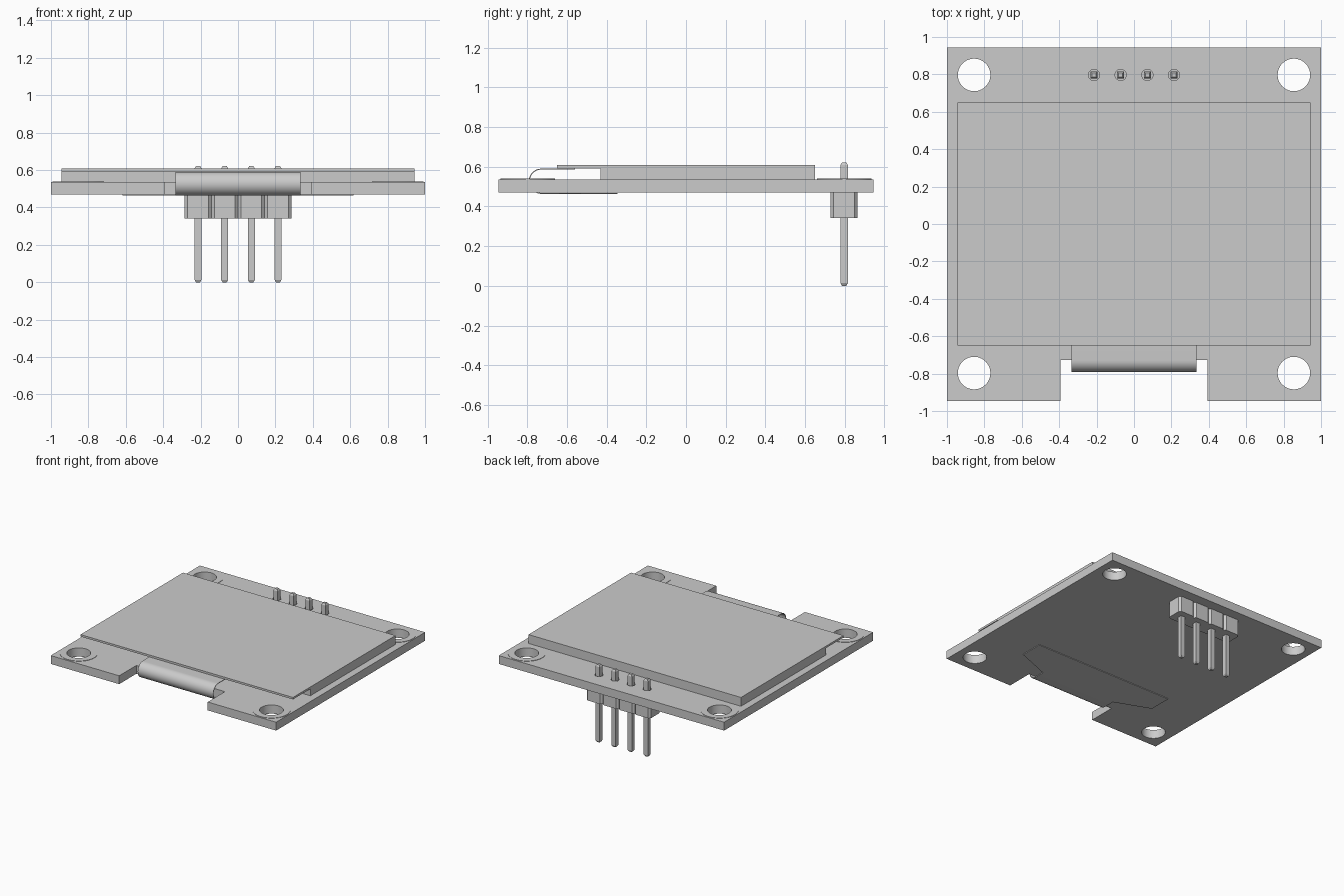
import bpy, bmesh
from math import cos, sin, pi, radians

if "Cube" in bpy.data.objects:
    bpy.data.objects.remove(bpy.data.objects["Cube"])

BOARD_Z0, BOARD_Z1 = 0.47, 0.537
HOLES = [(sx * 0.855, y) for sx in (-1, 1) for y in (-0.797, 0.797)]
PIN_Y, PITCH = 0.797, 0.1425
PIN_X = [(i - 1.5) * PITCH for i in range(4)]


def activate(obj):
    bpy.ops.object.select_all(action='DESELECT')
    obj.select_set(True)
    bpy.context.view_layer.objects.active = obj


def circle(c, r, n=48):
    return [(c[0] + r * cos(2 * pi * i / n), c[1] + r * sin(2 * pi * i / n)) for i in range(n)]


def rect(x0, x1, y0, y1):
    return [(x0, y0), (x1, y0), (x1, y1), (x0, y1)]


def plate(name, loops, z0, z1):
    """Flat plate from an outline plus any hole loops, extruded from z0 to z1."""
    cu = bpy.data.curves.new(name, 'CURVE')
    cu.dimensions, cu.fill_mode, cu.extrude = '2D', 'BOTH', (z1 - z0) / 2
    for pts in loops:
        sp = cu.splines.new('POLY')
        sp.points.add(len(pts) - 1)
        for p, (x, y) in zip(sp.points, pts):
            p.co = (x, y, 0, 1)
        sp.use_cyclic_u = True
    obj = bpy.data.objects.new(name, cu)
    bpy.context.collection.objects.link(obj)
    obj.location.z = (z0 + z1) / 2
    activate(obj)
    bpy.ops.object.convert(target='MESH')
    obj = bpy.context.object
    bm = bmesh.new()
    bm.from_mesh(obj.data)
    bmesh.ops.remove_doubles(bm, verts=bm.verts, dist=1e-5)
    bmesh.ops.recalc_face_normals(bm, faces=bm.faces)
    bm.to_mesh(obj.data)
    bm.free()
    bpy.ops.object.shade_smooth_by_angle(angle=radians(30))
    return obj


# circuit board with cable notch, mounting holes and pin holes
outline = [(-1, -0.945), (-0.393, -0.945), (-0.393, -0.727), (0.393, -0.727),
           (0.393, -0.945), (1, -0.945), (1, 0.945), (-1, 0.945)]
plate("circuit_board", [outline] + [circle(h, 0.087) for h in HOLES]
      + [circle((x, PIN_Y), 0.03, 24) for x in PIN_X], BOARD_Z0, BOARD_Z1)

# thin pads round the mounting holes
for h in HOLES:
    plate("mounting_pad", [circle(h, 0.138), circle(h, 0.087)], BOARD_Z1, BOARD_Z1 + 0.003)

# display: short upper layer over the deeper lower glass
plate("lower_glass", [rect(-0.943, 0.943, -0.43, 0.65)], BOARD_Z1, 0.592)
plate("upper_glass", [rect(-0.943, 0.943, -0.65, 0.65)], 0.592, 0.608)

# ribbon cable: rows of (y, z, half width) leaving the glass, rolling under the board
R, CY, CZ = 0.061, -0.729, 0.527
rows = [(-0.56, CZ + R, 0.335)]
rows += [(CY - R * sin(pi * i / 20), CZ + R * cos(pi * i / 20), 0.335) for i in range(21)]
rows += [(-0.64, CZ - R, 0.335), (-0.53, CZ - R, 0.617), (-0.345, CZ - R, 0.617)]
bm = bmesh.new()
edges = [[bm.verts.new((s * w, y, z)) for s in (-1, 1)] for y, z, w in rows]
for a, b in zip(edges, edges[1:]):
    bm.faces.new((a[0], a[1], b[1], b[0]))
me = bpy.data.meshes.new("ribbon_cable")
bm.to_mesh(me)
bm.free()
ribbon = bpy.data.objects.new("ribbon_cable", me)
bpy.context.collection.objects.link(ribbon)
sol = ribbon.modifiers.new("thickness", 'SOLIDIFY')
sol.thickness, sol.offset = 0.005, 0
activate(ribbon)
bpy.ops.object.modifier_apply(modifier="thickness")
bpy.ops.object.shade_smooth_by_angle(angle=radians(30))


def pin(x):
    """Square pin with tapered ends."""
    bm = bmesh.new()
    rings = []
    for z, h in ((0, 0.011), (0.013, 0.0185), (0.609, 0.0185), (0.622, 0.011)):
        rings.append([bm.verts.new((x + sx * h, PIN_Y + sy * h, z))
                      for sx, sy in ((-1, -1), (1, -1), (1, 1), (-1, 1))])
    for a, b in zip(rings, rings[1:]):
        for i in range(4):
            j = (i + 1) % 4
            bm.faces.new((a[i], a[j], b[j], b[i]))
    bm.faces.new(rings[0][::-1])
    bm.faces.new(rings[-1])
    me = bpy.data.meshes.new("pin")
    bm.to_mesh(me)
    bm.free()
    bpy.context.collection.objects.link(bpy.data.objects.new("pin", me))


# header pins, each in its chamfered plastic block
H, C = PITCH / 2, 0.016
for x in PIN_X:
    pin(x)
    block = [(-H + C, -H), (H - C, -H), (H, -H + C), (H, H - C),
             (H - C, H), (-H + C, H), (-H, H - C), (-H, -H + C)]
    plate("header_block", [[(x + u, PIN_Y + v * 0.95) for u, v in block]], 0.342, BOARD_Z0)
